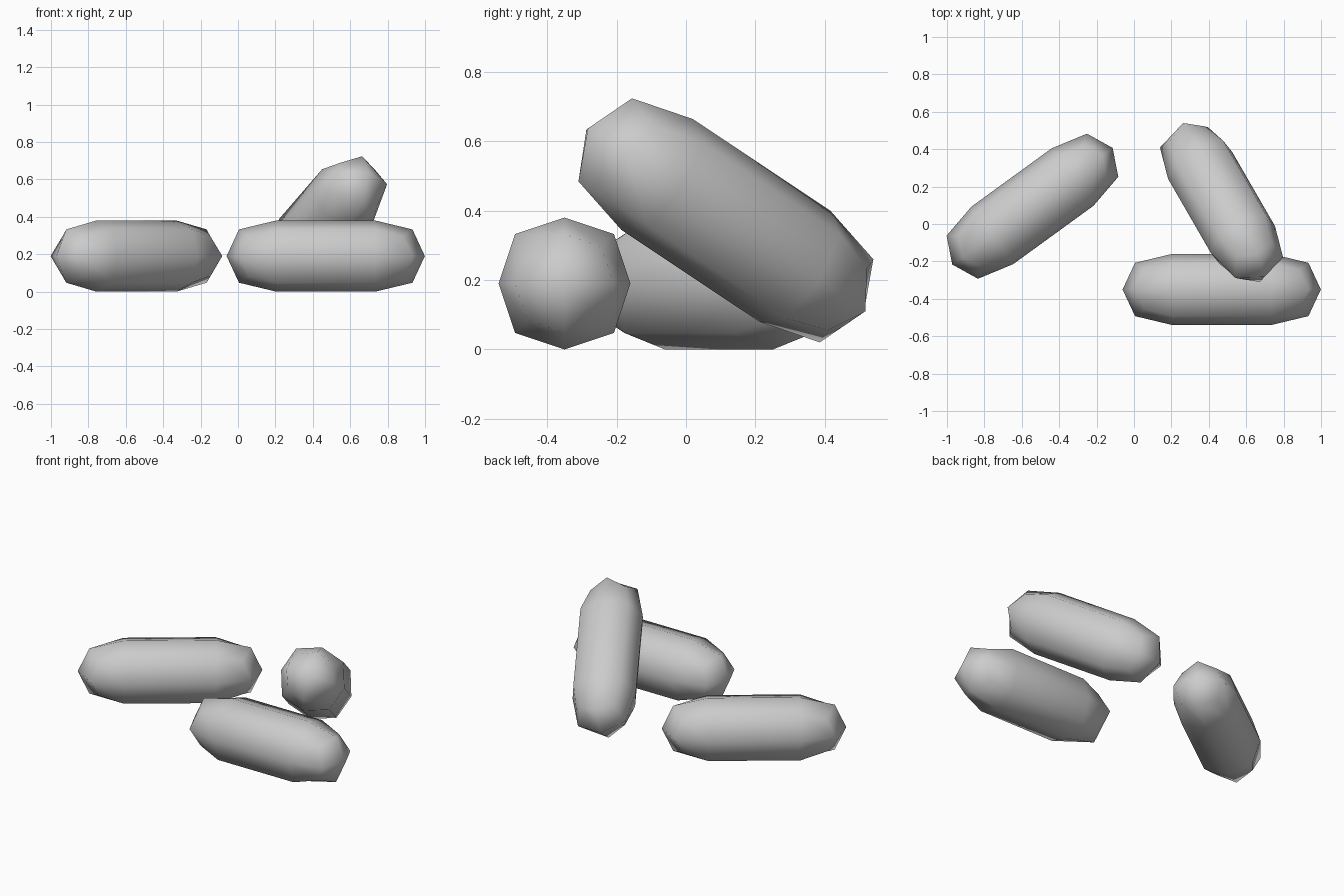
import bpy, bmesh
from math import radians

if "Cube" in bpy.data.objects:
    bpy.data.objects.remove(bpy.data.objects["Cube"])

HALF_LEN, RADIUS = 0.53, 0.19


def capsule(name, location, rotation_deg):
    """Long box with one middle cut, rounded by a single subdivision."""
    bm = bmesh.new()
    bmesh.ops.create_cube(bm, size=2)
    bmesh.ops.scale(bm, vec=(HALF_LEN, RADIUS, RADIUS), verts=bm.verts)
    bmesh.ops.bisect_plane(bm, geom=bm.verts[:] + bm.edges[:] + bm.faces[:],
                           plane_co=(0, 0, 0), plane_no=(1, 0, 0))
    for face in bm.faces:
        face.smooth = True
    mesh = bpy.data.meshes.new(name)
    bm.to_mesh(mesh)
    bm.free()
    obj = bpy.data.objects.new(name, mesh)
    bpy.context.collection.objects.link(obj)
    obj.location = location
    obj.rotation_euler = [radians(a) for a in rotation_deg]
    mod = obj.modifiers.new("Rounding", 'SUBSURF')
    mod.levels = mod.render_levels = 1
    mod.use_limit_surface = False
    return obj


# Two capsules lying flat, one leaning on the front capsule
capsule("front_capsule", (0.469, -0.35, RADIUS), (0, 0, 0))
capsule("left_capsule", (-0.543, 0.095, RADIUS), (0, 0, 36))
capsule("leaning_capsule", (0.468, 0.115, 0.372), (-14, -30, -60))
